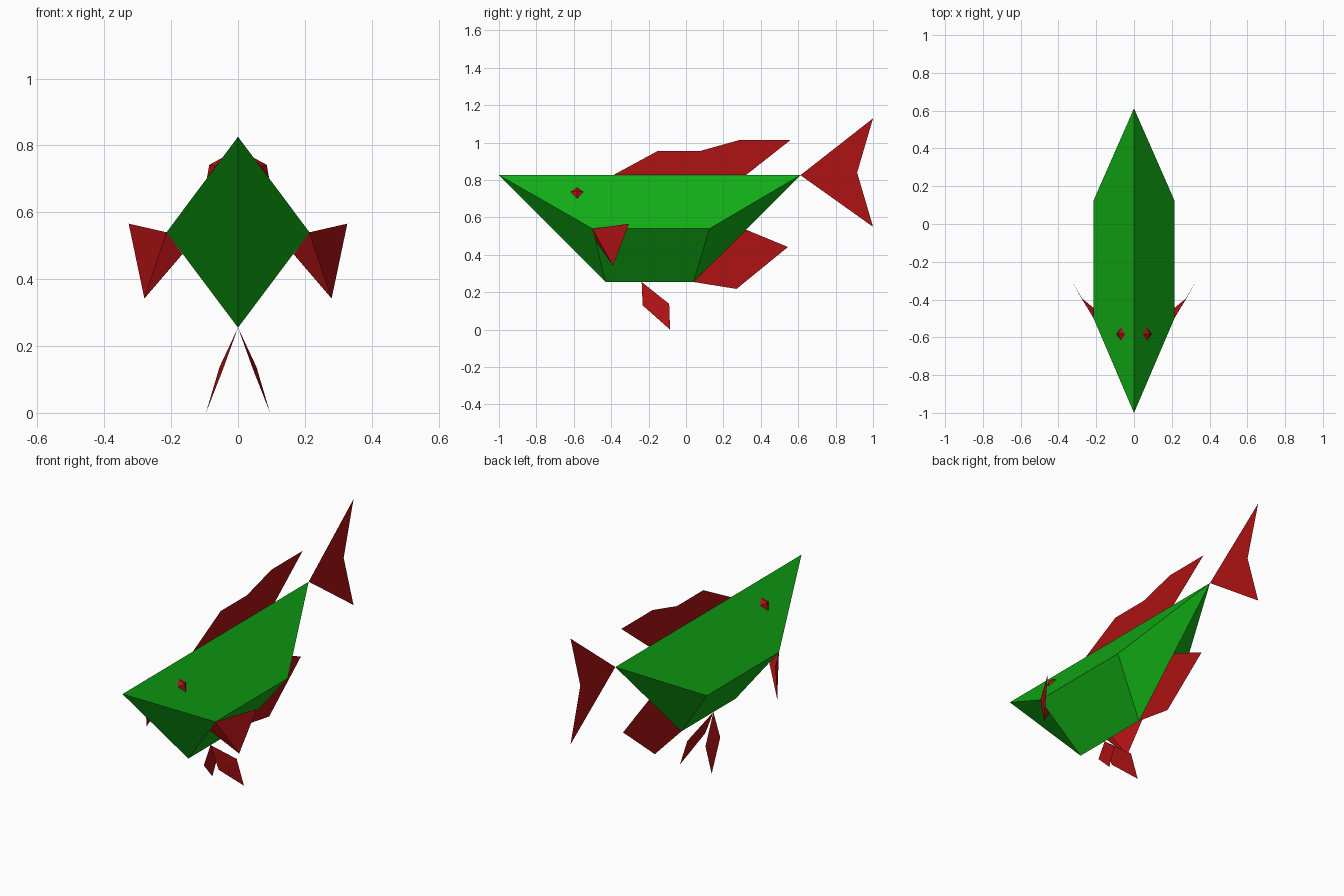
import bpy, bmesh, math

if "Cube" in bpy.data.objects:
    bpy.data.objects.remove(bpy.data.objects["Cube"])


def material(name, rgb):
    m = bpy.data.materials.new(name)
    m.diffuse_color = (*rgb, 1)
    m.use_nodes = True
    m.node_tree.nodes["Principled BSDF"].inputs["Base Color"].default_value = m.diffuse_color
    return m


GREEN = material("body green", (0.006, 0.42, 0.008))
RED = material("fin red", (0.42, 0.006, 0.007))


def finish(name, bm, mat, mirror=False):
    me = bpy.data.meshes.new(name)
    bm.to_mesh(me)
    bm.free()
    ob = bpy.data.objects.new(name, me)
    bpy.context.collection.objects.link(ob)
    me.materials.append(mat)
    if mirror:
        mod = ob.modifiers.new("mirror", 'MIRROR')
        mod.use_mirror_merge = False
    return ob


def hull(name, pts, mat, mirror=False):
    """Convex faceted solid around a few points."""
    bm = bmesh.new()
    for p in pts:
        bm.verts.new(p)
    bmesh.ops.convex_hull(bm, input=bm.verts[:])
    bmesh.ops.dissolve_limit(bm, angle_limit=math.radians(1),
                             verts=bm.verts[:], edges=bm.edges[:])
    bmesh.ops.recalc_face_normals(bm, faces=bm.faces[:])
    return finish(name, bm, mat, mirror)


def sheet(name, pts, mat, mirror=False):
    """Paper-thin fin from its outline."""
    bm = bmesh.new()
    f = bm.faces.new([bm.verts.new(p) for p in pts])
    bmesh.ops.triangulate(bm, faces=[f])
    return finish(name, bm, mat, mirror)


def centre_fin(name, outline):
    return sheet(name, [(0, y, z) for y, z in outline], RED)


# Body: straight back ridge, wide flanks, short keel
flanks = [(s * 0.214, y, 0.54) for s in (-1, 1) for y in (-0.5, 0.125)]
hull("body", [(0, -1, 0.826), (0, 0.612, 0.826),
              (0, -0.43, 0.255), (0, 0.04, 0.255)] + flanks, GREEN)

# Fins on the centre plane
centre_fin("dorsal_fin", [(-0.39, 0.826), (-0.15, 0.956), (0.22, 0.956),
                          (0.29, 1.015), (0.56, 1.015), (0.32, 0.826)])
centre_fin("tail_fin", [(0.612, 0.826), (1, 1.13), (0.915, 0.84), (1, 0.55)])
centre_fin("anal_fin", [(0.04, 0.255), (0.27, 0.218), (0.545, 0.442), (0.32, 0.535)])

# Paired side fins
sheet("pectoral_fins", [(0.213, -0.5, 0.54), (0.327, -0.305, 0.566),
                        (0.28, -0.39, 0.342), (0.166, -0.484, 0.475)], RED, True)
sheet("pelvic_fins", [(0, -0.237, 0.255), (0.055, -0.09, 0.138),
                      (0.096, -0.085, 0), (0.045, -0.232, 0.13)], RED, True)

# Eyes: shallow diamond pyramids resting on the sloping upper flanks
hull("eyes", [(0.067, -0.617, 0.737), (0.067, -0.548, 0.737),
              (0.047, -0.582, 0.763), (0.093, -0.582, 0.702),
              (0.086, -0.582, 0.742)], RED, True)
